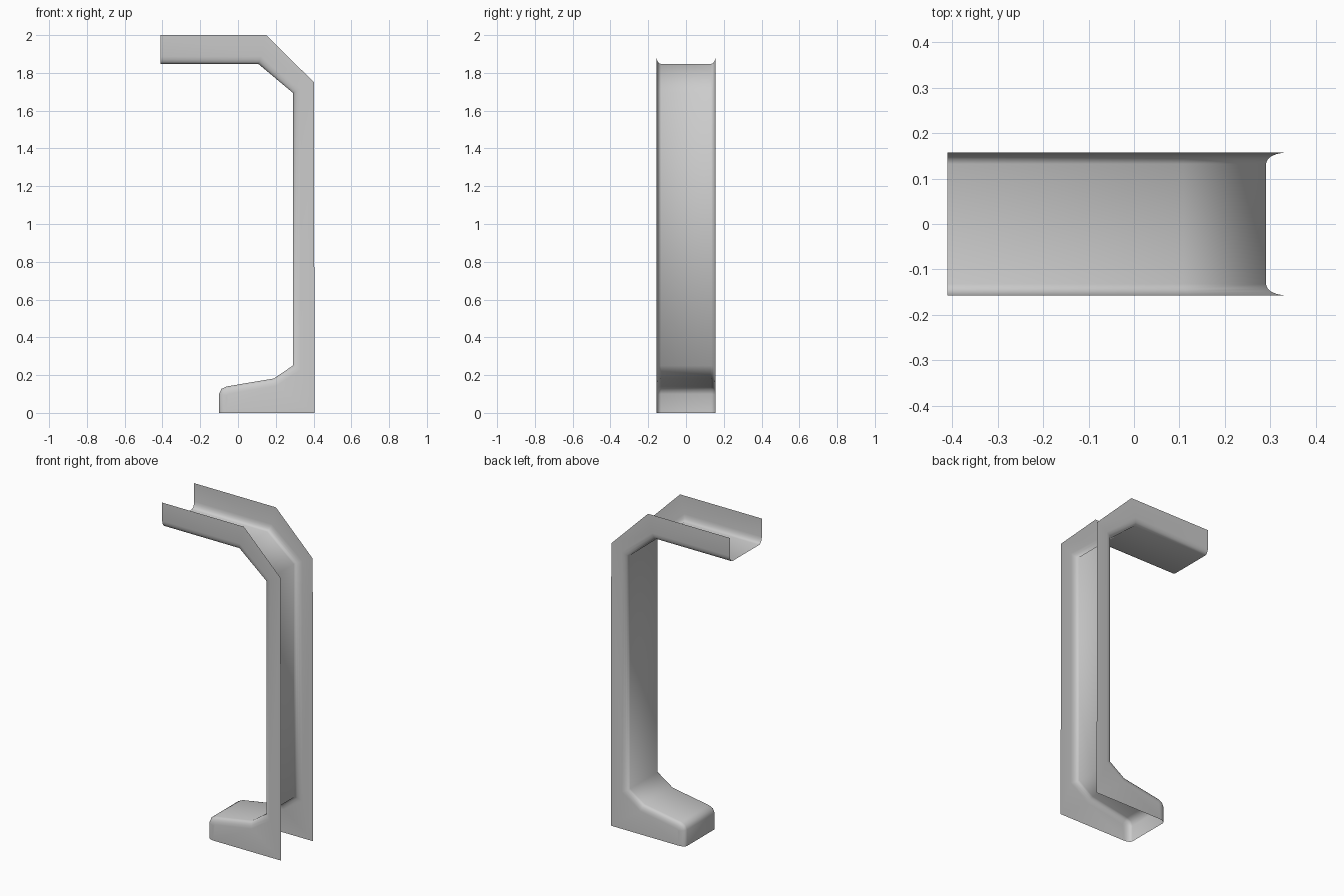
import bpy, bmesh
from mathutils import Vector

if "Cube" in bpy.data.objects:
    bpy.data.objects.remove(bpy.data.objects["Cube"])

# Side profile of the inner web, from the top arm down to the toe (x, z)
WEB = [Vector(p) for p in [(-0.41, 1.847), (0.108, 1.847), (0.29, 1.695), (0.29, 0.25),
                           (0.19, 0.182), (-0.06, 0.14), (-0.088, 0.127), (-0.10, 0.10),
                           (-0.10, 0.0)]]
# Free outer edge of the side flanges, from the heel back up to the arm end
RIM = [(0.405, 0.0), (0.402, 1.75), (0.15, 2.0), (-0.41, 2.0)]
# Rounded corner between web and flange: (half width, depth from web)
CORNER = [(0.132, 0.0), (0.142, 0.004), (0.149, 0.012), (0.154, 0.024), (0.157, 0.04)]


def offset(path, d):
    """Mitred parallel copy of a path, shifted towards its left side."""
    dirs = [(b - a).normalized() for a, b in zip(path, path[1:])]
    norms = [Vector((-t.y, t.x)) for t in dirs]
    out = []
    for i, p in enumerate(path):
        n0, n1 = norms[max(i - 1, 0)], norms[min(i, len(norms) - 1)]
        out.append(p + (n0 + n1) * d / (1 + n0.dot(n1)))
    return out


bm = bmesh.new()
section = [(-y, d) for y, d in reversed(CORNER)] + CORNER
rows = [[bm.verts.new((p.x, y, p.y)) for p in offset(WEB, d)] for y, d in section]

# Web and rounded corners
for r0, r1 in zip(rows, rows[1:]):
    for i in range(len(WEB) - 1):
        bm.faces.new((r0[i], r0[i + 1], r1[i + 1], r1[i]))

# Flat side flanges
for row, y in ((rows[0], -CORNER[-1][0]), (rows[-1], CORNER[-1][0])):
    bm.faces.new(row + [bm.verts.new((x, y, z)) for x, z in RIM])

bmesh.ops.recalc_face_normals(bm, faces=bm.faces)
bmesh.ops.triangulate(bm, faces=[f for f in bm.faces if len(f.verts) > 4])
mesh = bpy.data.meshes.new("channel_bracket")
bm.to_mesh(mesh)
bm.free()
bracket = bpy.data.objects.new("channel_bracket", mesh)
bpy.context.collection.objects.link(bracket)
for poly in mesh.polygons:
    poly.use_smooth = True
